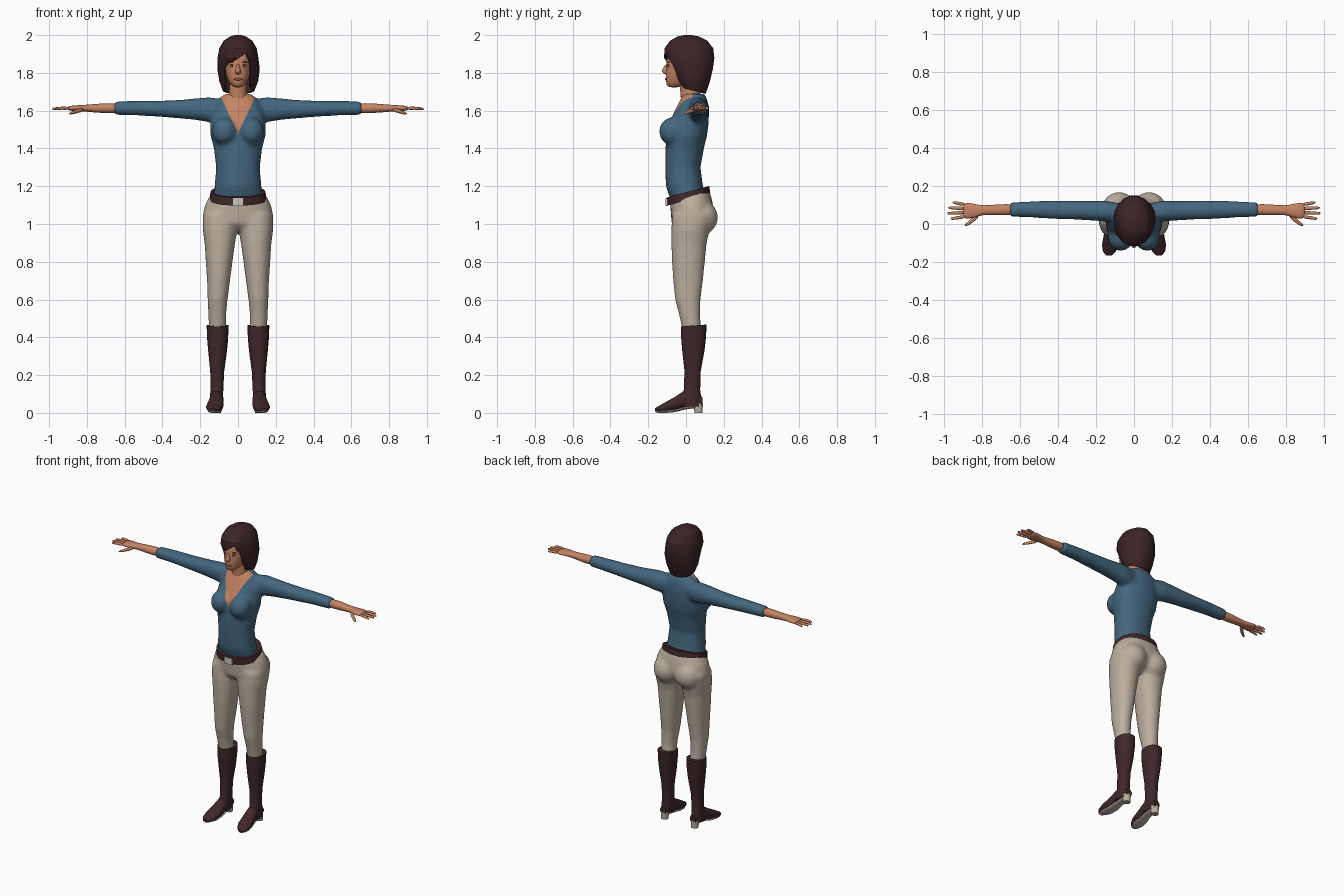
import bpy, bmesh, math
from mathutils import Vector, Matrix

if "Cube" in bpy.data.objects:
    bpy.data.objects.remove(bpy.data.objects["Cube"], do_unlink=True)


def material(name, r, g, b):
    m = bpy.data.materials.new(name)
    m.use_nodes = True
    m.diffuse_color = (r, g, b, 1)
    m.node_tree.nodes["Principled BSDF"].inputs["Base Color"].default_value = (r, g, b, 1)
    return m


SKIN = material("skin", .56, .23, .125)
SHIRT = material("blue_shirt", .058, .135, .21)
CREAM = material("cream_cloth", .50, .43, .345)
HAIR = material("dark_brown_hair", .045, .017, .02)
LEATHER = material("dark_leather", .05, .02, .023)
METAL = material("buckle_metal", .6, .56, .52)
LIPS = material("lips", .36, .10, .075)
WHITE = material("eye_white", .65, .58, .52)


def loft(bm, rings, axis="z", n=24, bottom=True, power=.92):
    """Skin elliptic rings (position, centre a, centre b, radius a, radius b, tilt)."""
    loops = []
    for t, a, b, ra, rb, *tilt in rings:
        loop = []
        for i in range(n):
            ang = 2 * math.pi * i / n
            c, s = math.cos(ang), math.sin(ang)
            u = a + ra * math.copysign(abs(c) ** power, c)
            v = b + rb * math.copysign(abs(s) ** power, s)
            z = t + (tilt[0] * v if tilt else 0)
            co = {"x": (t, u, v), "y": (u, t, v), "z": (u, v, z)}[axis]
            loop.append(bm.verts.new(co))
        loops.append(loop)
    for p, q in zip(loops, loops[1:]):
        for i in range(n):
            j = (i + 1) % n
            bm.faces.new((p[i], p[j], q[j], q[i]))
    if bottom:
        bm.faces.new(loops[0])
    bm.faces.new(loops[-1])


def upright(bm, rows, **kw):
    """Rows of height, front y, back y, half width, optional centre x and tilt."""
    rings = []
    for z, front, back, half, *rest in rows:
        cx = rest[0] if rest else 0
        tilt = rest[1] if len(rest) > 1 else 0
        rings.append((z, cx, (front + back) / 2, half, (back - front) / 2, tilt))
    loft(bm, rings, "z", **kw)


def ball(bm, centre, radii):
    m = Matrix.Translation(centre) @ Matrix.Diagonal((*radii, 1))
    bmesh.ops.create_uvsphere(bm, u_segments=20, v_segments=12, radius=1, matrix=m)


def cut(bm, planes):
    for co, no in planes:
        bmesh.ops.bisect_plane(bm, geom=bm.verts[:] + bm.edges[:] + bm.faces[:],
                               plane_co=co, plane_no=no)


def inside(p, planes):
    return all((p - Vector(co)).dot(Vector(no)) < 0 for co, no in planes)


def finish(name, bm, mats, subsurf=0, remesh=0, solid=0, mirror=False, angle=40, edit=None):
    bmesh.ops.recalc_face_normals(bm, faces=bm.faces[:])
    mesh = bpy.data.meshes.new(name)
    bm.to_mesh(mesh)
    bm.free()
    ob = bpy.data.objects.new(name, mesh)
    bpy.context.scene.collection.objects.link(ob)
    if mirror:
        ob.modifiers.new("mirror", "MIRROR")
    if remesh:
        r = ob.modifiers.new("blend", "REMESH")
        r.mode, r.voxel_size = "VOXEL", remesh
        s = ob.modifiers.new("soften", "SMOOTH")
        s.factor, s.iterations = .5, 8
    if solid:
        s = ob.modifiers.new("thickness", "SOLIDIFY")
        s.thickness, s.offset = solid, -1
    if subsurf:
        ob.modifiers.new("round", "SUBSURF").levels = subsurf
    bpy.context.view_layer.update()
    done = bpy.data.meshes.new_from_object(ob.evaluated_get(bpy.context.evaluated_depsgraph_get()))
    ob.modifiers.clear()
    ob.data = done
    done.name = name
    done.materials.clear()
    for m in mats:
        done.materials.append(m)
    if edit:
        b = bmesh.new()
        b.from_mesh(done)
        edit(b)
        b.to_mesh(done)
        b.free()
    bpy.ops.object.select_all(action="DESELECT")
    ob.select_set(True)
    bpy.context.view_layer.objects.active = ob
    bpy.ops.object.shade_smooth_by_angle(angle=math.radians(angle))
    return ob


# Shirt: torso, bust and sleeves blended together, with a V neckline
bm = bmesh.new()
upright(bm, [(1.11, -.07, .10, .13), (1.15, -.09, .10, .13), (1.2, -.107, .09, .124),
             (1.3, -.11, .077, .116), (1.4, -.11, .095, .128), (1.47, -.1, .112, .147),
             (1.53, -.09, .12, .148), (1.6, -.06, .122, .137), (1.65, -.035, .115, .112),
             (1.69, -.015, .1, .07)])
for s in (1, -1):
    ball(bm, (s * .07, -.07, 1.49), (.068, .073, .075))
    loft(bm, [(s * x, *rest) for x, *rest in [
        (.08, .06, 1.6, .05, .06), (.15, .068, 1.605, .055, .067), (.22, .07, 1.608, .052, .058),
        (.3, .073, 1.608, .05, .05), (.42, .075, 1.61, .049, .042),
        (.52, .077, 1.613, .044, .039), (.655, .076, 1.613, .038, .036)]], "x")

NECKLINE = [((0, 0, 1.48), (.19, 0, -.09)), ((0, 0, 1.48), (-.19, 0, -.09)),
            ((0, .035, 0), (0, 1, 0))]


def paint_neckline(b):
    cut(b, NECKLINE)
    for f in b.faces:
        f.material_index = int(inside(f.calc_center_median(), NECKLINE))


finish("shirt", bm, [SHIRT, SKIN], remesh=.011, edit=paint_neckline)

# Trousers: hips, seat and legs blended together
bm = bmesh.new()
upright(bm, [(.965, -.04, .08, .1), (1.0, -.076, .13, .182), (1.05, -.08, .15, .187),
             (1.1, -.083, .14, .174, 0, .15), (1.15, -.085, .122, .146, 0, .27)])
for s in (1, -1):
    ball(bm, (s * .08, .085, 1.035), (.088, .084, .09))
    upright(bm, [(z, f, k, w, s * cx) for z, f, k, w, cx in [
        (.44, -.02, .08, .046, .108), (.52, -.037, .075, .047, .11),
        (.6, -.058, .077, .053, .108), (.7, -.068, .09, .061, .103),
        (.8, -.075, .1, .071, .1), (.9, -.078, .11, .081, .096),
        (.97, -.078, .125, .092, .095), (1.05, -.074, .15, .09, .096)]])
finish("trousers", bm, [CREAM], remesh=.011)

# Belt and buckle
bm = bmesh.new()
upright(bm, [(1.124, -.098, .128, .152, 0, .27), (1.168, -.102, .124, .145, 0, .27)], n=32)
finish("belt", bm, [LEATHER])
bm = bmesh.new()
bmesh.ops.create_cube(bm, size=1, matrix=Matrix.Translation((0, -.101, 1.116))
                      @ Matrix.Diagonal((.06, .014, .042, 1)))
finish("buckle", bm, [METAL])

# Boots: shaft and foot
bm = bmesh.new()
upright(bm, [(.035, -.045, .086, .034, .114), (.07, -.03, .083, .035, .114),
             (.12, -.012, .075, .034, .112), (.22, -.008, .078, .037, .11),
             (.33, -.02, .098, .05, .108), (.4, -.026, .106, .056, .108),
             (.46, -.026, .109, .058, .108, .07)])
FOOT = [(.087, .112, .062, .022, .022), (.04, .112, .07, .034, .04),
        (-.01, .113, .07, .036, .047), (-.06, .118, .047, .042, .037),
        (-.11, .124, .031, .045, .025), (-.145, .13, .021, .034, .015),
        (-.165, .133, .016, .016, .008)]
loft(bm, FOOT, "y")
finish("boots", bm, [LEATHER], mirror=True)

# Soles and heels
bm = bmesh.new()
loft(bm, [(y * .97, x, z - h + .002, w * .8, .008) for y, x, z, w, h in FOOT], "y")
upright(bm, [(0, .045, .088, .022, .113), (.02, .042, .088, .023, .113),
             (.05, .025, .09, .028, .113)])
finish("soles", bm, [CREAM], mirror=True)

# Forearms, palms, fingers and thumbs
bm = bmesh.new()
loft(bm, [(.62, .076, 1.613, .033, .03), (.72, .075, 1.613, .029, .026),
          (.8, .073, 1.613, .024, .019), (.83, .07, 1.613, .034, .017),
          (.87, .07, 1.613, .043, .015), (.905, .071, 1.612, .044, .011)], "x", n=16)
for y, tip in ((.104, .958), (.082, .981), (.06, .985), (.038, .968)):
    spread = (y - .071) * .15
    loft(bm, [(.89, y, 1.612, .011, .01), (.935, y + spread, 1.614, .0095, .009),
              (tip - .008, y + spread * 2, 1.61, .008, .007),
              (tip, y + spread * 2, 1.609, .004, .004)], "x", n=8)
loft(bm, [(.815, .052, 1.608, .016, .013), (.85, .022, 1.598, .016, .012),
          (.875, .002, 1.589, .012, .009), (.895, -.008, 1.583, .005, .005)], "x", n=8)
finish("arms_and_hands", bm, [SKIN], mirror=True, subsurf=1, angle=60)

# Neck and head with nose
bm = bmesh.new()
upright(bm, [(1.6, -.03, .09, .06), (1.66, -.028, .083, .053), (1.7, -.028, .075, .046),
             (1.78, -.045, .07, .046)])
upright(bm, [(1.722, -.09, -.04, .02), (1.738, -.106, .02, .04), (1.77, -.108, .06, .058),
             (1.8, -.108, .08, .067), (1.83, -.105, .095, .073), (1.86, -.106, .1, .076),
             (1.9, -.1, .1, .076), (1.94, -.08, .09, .065), (1.965, -.04, .06, .04)])
upright(bm, [(1.79, -.106, -.08, .011), (1.799, -.124, -.08, .017), (1.808, -.131, -.08, .016),
             (1.825, -.122, -.08, .011), (1.85, -.108, -.08, .009)], n=12)
finish("head", bm, [SKIN], subsurf=1, angle=60)

# Facial features
bm = bmesh.new()
ball(bm, (0, -.104, 1.767), (.023, .007, .007))
finish("mouth", bm, [LIPS])
for part, mat, x, y, z, radii in (
        ("eyes", WHITE, .031, -.092, 1.836, (.013, .007, .006)),
        ("pupils", HAIR, .031, -.097, 1.836, (.005, .004, .005)),
        ("eyelids", HAIR, .031, -.092, 1.842, (.015, .008, .002)),
        ("eyebrows", HAIR, .033, -.094, 1.857, (.018, .007, .003))):
    bm = bmesh.new()
    ball(bm, (x, y, z), radii)
    finish(part, bm, [mat], mirror=True)

# Bobbed hair with a side-swept fringe and an opening for the face
bm = bmesh.new()
upright(bm, [(1.715, -.035, .105, .084, .003, -.25), (1.76, -.06, .126, .103, .004, -.1),
             (1.82, -.08, .144, .112, .003), (1.88, -.118, .152, .108), (1.93, -.116, .146, .099),
             (1.97, -.086, .115, .076), (1.993, -.045, .07, .042), (2.0, -.01, .03, .015)],
        n=18, bottom=False, power=1)
OPENING = [((-.068, 0, 0), (-1, 0, 0)), ((.064, 0, 0), (1, 0, 0)), ((0, .01, 0), (0, 1, 0)),
           ((.045, 0, 1.905), (-.075, 0, .115)), ((.045, 0, 1.905), (.075, 0, .03))]
cut(bm, OPENING)
gone = [f for f in bm.faces if inside(f.calc_center_median(), OPENING)]
bmesh.ops.delete(bm, geom=gone, context="FACES")
finish("hair", bm, [HAIR], solid=.01, angle=25)
